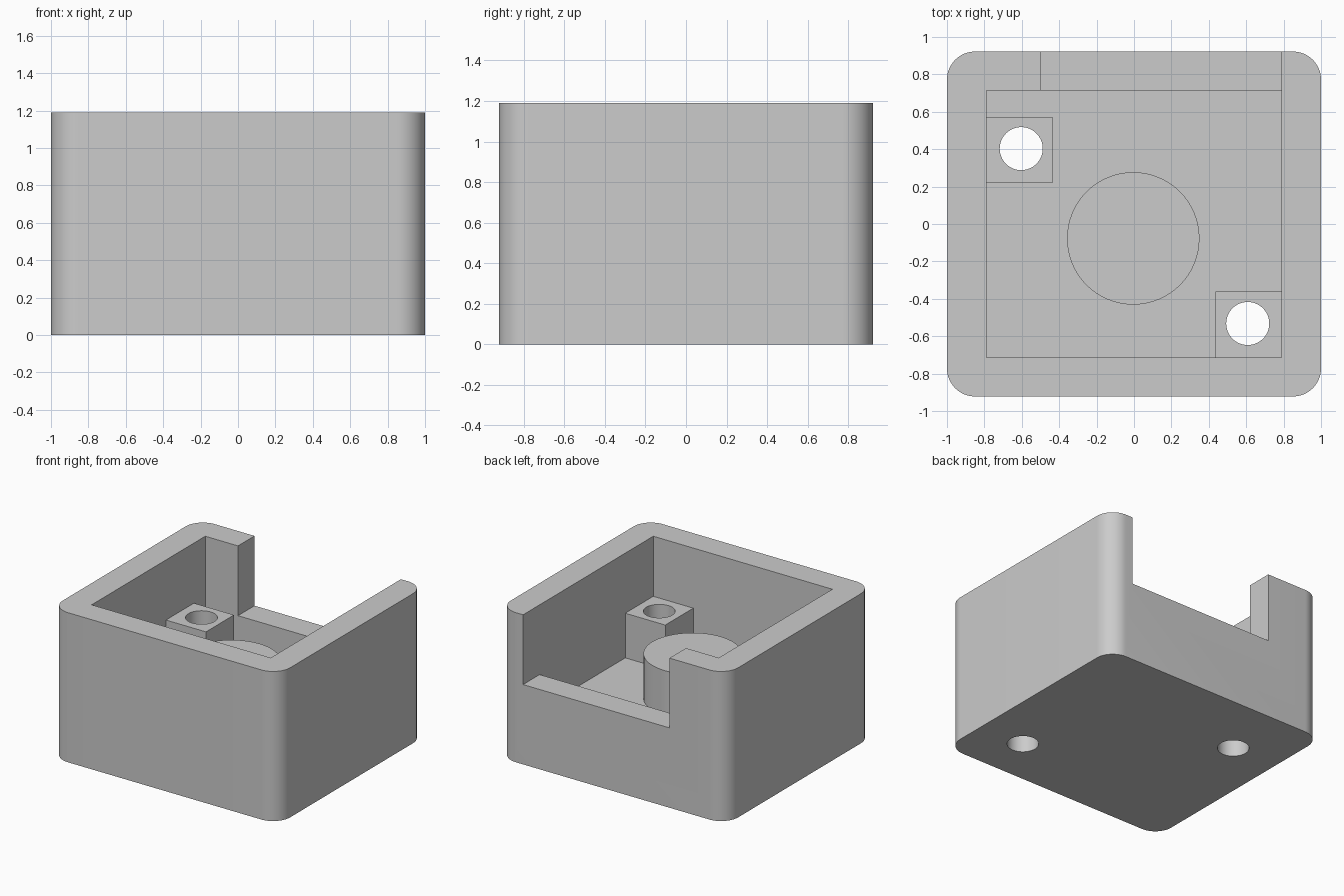
import bpy, bmesh, math

if "Cube" in bpy.data.objects:
    bpy.data.objects.remove(bpy.data.objects["Cube"], do_unlink=True)

grey = bpy.data.materials.new("light_grey")
grey.use_nodes = True
grey.diffuse_color = (0.6, 0.6, 0.6, 1)
grey.node_tree.nodes["Principled BSDF"].inputs["Base Color"].default_value = (0.6, 0.6, 0.6, 1)

HEIGHT, FLOOR, POST_TOP, SILL = 1.19, 0.357, 0.712, 0.635
OUT_X, OUT_Y, CORNER = 1.0, 0.922, 0.15
IN_X, IN_Y = 0.788, 0.714
POST = 0.352


def prism(name, outline, z0, z1):
    """Solid made by raising a flat outline from z0 to z1."""
    bm = bmesh.new()
    base = bm.faces.new([bm.verts.new((x, y, z0)) for x, y in outline])
    raised = bmesh.ops.extrude_face_region(bm, geom=[base])["geom"]
    for v in raised:
        if isinstance(v, bmesh.types.BMVert):
            v.co.z = z1
    bmesh.ops.recalc_face_normals(bm, faces=bm.faces)
    mesh = bpy.data.meshes.new(name)
    bm.to_mesh(mesh)
    bm.free()
    mesh.materials.append(grey)
    obj = bpy.data.objects.new(name, mesh)
    bpy.context.collection.objects.link(obj)
    return obj


def arc(cx, cy, r, start, sweep, steps):
    return [(cx + r * math.cos(start + sweep * i / steps),
             cy + r * math.sin(start + sweep * i / steps)) for i in range(steps + 1)]


def rect(x0, x1, y0, y1):
    return [(x0, y0), (x1, y0), (x1, y1), (x0, y1)]


def circle(cx, cy, r, steps=64):
    return arc(cx, cy, r, 0, math.tau, steps)[:-1]


def cut(obj, cutter):
    mod = obj.modifiers.new("cut", 'BOOLEAN')
    mod.operation, mod.solver, mod.object = 'DIFFERENCE', 'EXACT', cutter
    bpy.context.view_layer.objects.active = obj
    bpy.ops.object.modifier_apply(modifier=mod.name)


# Rounded box
outline = []
for i, (sx, sy) in enumerate([(1, 1), (-1, 1), (-1, -1), (1, -1)]):
    outline += arc(sx * (OUT_X - CORNER), sy * (OUT_Y - CORNER), CORNER,
                   i * math.pi / 2, math.pi / 2, 16)
body = prism("enclosure_body", outline, 0, HEIGHT)

# Cavity and the opening in the back wall
cavity = prism("cavity_cutter", rect(-IN_X, IN_X, -IN_Y, IN_Y), FLOOR, HEIGHT + 0.2)
notch = prism("notch_cutter", rect(-0.5, IN_X, 0.5, 1.2), SILL, HEIGHT + 0.2)
cutters = [cavity, notch]
for c in cutters:
    cut(body, c)

# Round boss on the floor
boss = prism("round_boss", circle(-0.004, -0.077, 0.354), FLOOR, POST_TOP)
parts = [body, boss]

# Square screw posts, each bored through to the underside
posts = [("back_screw_post", -IN_X, 0.22, -0.603, 0.403),
         ("front_screw_post", IN_X - POST, -IN_Y, 0.608, -0.532)]
for name, x, y, hx, hy in posts:
    post = prism(name, rect(x, x + POST, y, y + POST), FLOOR, POST_TOP)
    hole = prism("hole_cutter", circle(hx, hy, 0.115), -0.2, HEIGHT)
    cut(post, hole)
    cut(body, hole)
    cutters.append(hole)
    parts.append(post)

for c in cutters:
    bpy.data.objects.remove(c, do_unlink=True)

# Smooth the round walls, keep the edges crisp
for obj in parts:
    bpy.ops.object.select_all(action='DESELECT')
    obj.select_set(True)
    bpy.context.view_layer.objects.active = obj
    bpy.ops.object.shade_smooth_by_angle(angle=math.radians(30))
